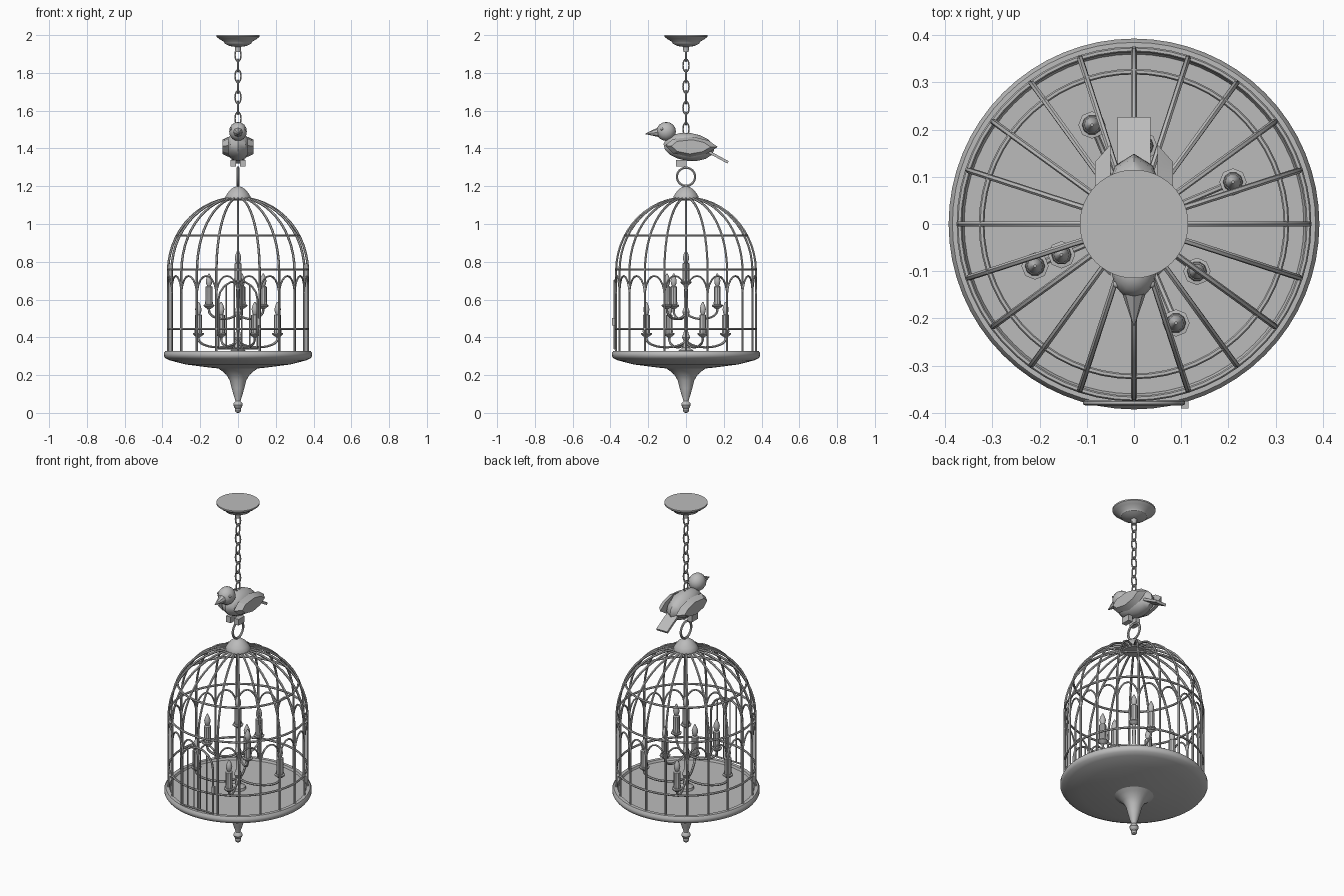
import bpy, bmesh, math
from mathutils import Vector, Matrix

if "Cube" in bpy.data.objects:
    bpy.data.objects.remove(bpy.data.objects["Cube"])

metal = bpy.data.materials.new("soft grey")
metal.diffuse_color = (0.5, 0.5, 0.5, 1)
metal.use_nodes = True
metal.node_tree.nodes["Principled BSDF"].inputs["Base Color"].default_value = metal.diffuse_color
TAU = 2 * math.pi


def finish(name, bm, angle=35):
    bmesh.ops.recalc_face_normals(bm, faces=bm.faces)
    me = bpy.data.meshes.new(name)
    bm.to_mesh(me)
    bm.free()
    ob = bpy.data.objects.new(name, me)
    bpy.context.collection.objects.link(ob)
    me.materials.append(metal)
    if angle:
        bpy.ops.object.select_all(action='DESELECT')
        ob.select_set(True)
        bpy.context.view_layer.objects.active = ob
        bpy.ops.object.shade_smooth_by_angle(angle=math.radians(angle))
    return ob


def lathe(name, profile, n=48, at=(0, 0, 0), angle=35):
    """Revolve (radius, z) points about a vertical axis."""
    bm = bmesh.new()
    rings = []
    for r, z in profile:
        rings.append([bm.verts.new((at[0] + r * math.cos(TAU * i / n),
                                    at[1] + r * math.sin(TAU * i / n), at[2] + z)) for i in range(n)])
    for a, b in zip(rings, rings[1:]):
        for i in range(n):
            j = (i + 1) % n
            bm.faces.new((a[i], a[j], b[j], b[i]))
    bm.faces.new(rings[0])
    bm.faces.new(rings[-1])
    return finish(name, bm, angle)


def tubes(name, paths, radius, closed=False):
    """Round wires along one or more point paths."""
    cu = bpy.data.curves.new(name, 'CURVE')
    cu.dimensions = '3D'
    cu.bevel_depth = radius
    cu.bevel_resolution = 1
    cu.use_fill_caps = True
    for pts in paths:
        sp = cu.splines.new('POLY')
        sp.points.add(len(pts) - 1)
        for p, co in zip(sp.points, pts):
            p.co = (*co, 1)
        sp.use_cyclic_u = closed
    tmp = bpy.data.objects.new(name + "_path", cu)
    bpy.context.collection.objects.link(tmp)
    bpy.context.view_layer.update()
    me = bpy.data.meshes.new_from_object(tmp.evaluated_get(bpy.context.evaluated_depsgraph_get()))
    bpy.data.objects.remove(tmp)
    bm = bmesh.new()
    bm.from_mesh(me)
    bpy.data.meshes.remove(me)
    return finish(name, bm, 50)


def ball(name, at, size, u=12, v=8, tilt=0, angle=35):
    bm = bmesh.new()
    m = Matrix.Translation(at) @ Matrix.Rotation(tilt, 4, 'X') @ Matrix.Diagonal((*size, 1))
    bmesh.ops.create_uvsphere(bm, u_segments=u, v_segments=v, radius=1, matrix=m)
    return finish(name, bm, angle)


def box(name, at, size, tilt=0):
    bm = bmesh.new()
    m = Matrix.Translation(at) @ Matrix.Rotation(tilt, 4, 'X') @ Matrix.Diagonal((*size, 1))
    bmesh.ops.create_cube(bm, size=1, matrix=m)
    return finish(name, bm, 0)


def polar(r, a, z):
    return (r * math.cos(a), r * math.sin(a), z)


def circle(r, z, n=60):
    return [polar(r, TAU * i / n, z) for i in range(n)]


# ceiling canopy
lathe("ceiling_canopy", [(0.115, 2.0), (0.115, 1.992), (0.1, 1.98), (0.075, 1.965), (0.07, 1.955),
                         (0.045, 1.942), (0.016, 1.938), (0.014, 1.91)])

# chain of oval links, turned by 90 degrees one after another
links = []
for k in range(8):
    zc = 1.895 - k * 0.056
    pts = []
    for i in range(16):
        t = TAU * i / 16
        s, z = 0.016 * math.cos(t), zc + 0.034 * math.sin(t)
        pts.append((s, 0, z) if k % 2 == 0 else (0, s, z))
    links.append(pts)
tubes("chain", links, 0.0045, True)

# bird: body, head, beak, eyes
ball("bird_body", (0, 0.015, 1.408), (0.068, 0.135, 0.074), 10, 8, -0.12)
ball("bird_head", (0, -0.105, 1.49), (0.047, 0.052, 0.05), 12, 8)
bm = bmesh.new()
bmesh.ops.create_cone(bm, cap_ends=True, segments=8, radius1=0.029, radius2=0.002, depth=0.08,
                      matrix=Matrix.Translation((0, -0.175, 1.482)) @ Matrix.Rotation(math.radians(97), 4, 'X'))
finish("bird_beak", bm)
for s, side in ((-1, "left"), (1, "right")):
    ball("bird_eye_" + side, (s * 0.037, -0.128, 1.503), (0.008, 0.008, 0.008), 8, 6)
    box("bird_foot_" + side, (s * 0.026, -0.025, 1.322), (0.03, 0.055, 0.036))
    # wing: thick plate with a pointed rear end
    bm = bmesh.new()
    outline = [(-0.11, 1.415), (-0.07, 1.45), (0.04, 1.462), (0.12, 1.442), (0.168, 1.408),
               (0.11, 1.372), (0.02, 1.355), (-0.07, 1.375)]
    inner = [bm.verts.new((s * 0.05, y, z)) for y, z in outline]
    outer = [bm.verts.new((s * 0.083, 0.02 + (y - 0.02) * 0.75, 1.408 + (z - 1.408) * 0.7)) for y, z in outline]
    bm.faces.new(inner)
    bm.faces.new(outer)
    for i in range(8):
        j = (i + 1) % 8
        bm.faces.new((inner[i], inner[j], outer[j], outer[i]))
    finish("bird_wing_" + side, bm, 25)
box("bird_tail", (0, 0.155, 1.363), (0.07, 0.155, 0.014), -0.5)

# hanging ring and cage cap
tubes("hanging_ring", [[(0, 0.048 * math.cos(TAU * i / 32), 1.25 + 0.048 * math.sin(TAU * i / 32))
                        for i in range(32)]], 0.007, True)
lathe("cage_cap", [(0.055, 1.125), (0.066, 1.133), (0.066, 1.146), (0.056, 1.162), (0.042, 1.18),
                   (0.025, 1.193), (0.006, 1.2)], 32)

# twenty cage bars with domed tops
R, N = 0.37, 20
bars = []
for k in range(N):
    a = TAU * k / N
    path = [polar(R, a, 0.315), polar(R, a, 0.55)]
    for i in range(13):
        t = math.radians(81) * i / 12
        path.append(polar(R * math.cos(t), a, 0.75 + 0.39 * math.sin(t)))
    bars.append(path)
tubes("cage_bars", bars, 0.0065)
for name, r, z in (("lower_hoop", R, 0.445), ("middle_hoop", R, 0.758), ("upper_hoop", 0.323, 0.94)):
    tubes(name, [circle(r, z)], 0.006, True)

# small arches between neighbouring bars
arches = []
for k in range(N):
    arches.append([polar(R, TAU / N * (k + 0.5 - 0.5 * math.cos(math.pi * i / 10)),
                         0.62 + 0.105 * math.sin(math.pi * i / 10)) for i in range(11)])
tubes("cage_arches", arches, 0.005)

# front door: arched frame, inner wires and latch
Y = -0.379
frame = [(-0.103, Y, 0.34)]
frame += [(-0.103 * math.cos(math.pi * i / 8), Y, 0.6 + 0.1 * math.sin(math.pi * i / 8)) for i in range(9)]
frame += [(0.103, Y, 0.34)]
tubes("door_frame", [frame], 0.006, True)
tubes("door_wires", [[(x, Y, 0.34), (x, Y, 0.6 + 0.1 * math.sqrt(1 - (x / 0.103) ** 2))]
                     for x in (-0.062, -0.021, 0.021, 0.062)], 0.004)
box("door_latch", (0.108, -0.383, 0.482), (0.016, 0.016, 0.04))

# base tray and bottom finial
lathe("base_tray", [(0.05, 0.23), (0.15, 0.24), (0.28, 0.257), (0.36, 0.278), (0.385, 0.29), (0.393, 0.302),
                    (0.393, 0.315), (0.385, 0.328), (0.365, 0.328), (0.36, 0.316), (0.05, 0.316)], 64)
lathe("bottom_finial", [(0.108, 0.238), (0.085, 0.222), (0.06, 0.2), (0.043, 0.17), (0.033, 0.13),
                        (0.024, 0.095), (0.015, 0.07), (0.014, 0.062), (0.022, 0.053), (0.025, 0.042),
                        (0.02, 0.03), (0.014, 0.024), (0.017, 0.014), (0.013, 0.004), (0.004, 0.0)], 24)

# candelabra column
lathe("candle_column", [(0.045, 0.31), (0.04, 0.33), (0.018, 0.345), (0.012, 0.38), (0.022, 0.4), (0.012, 0.425),
                        (0.01, 0.5), (0.02, 0.535), (0.01, 0.56), (0.009, 0.69)], 16)


def candle(name, x, y, z):
    """Drip cup, candle and flame bulb with the cup at height z."""
    lathe(name + "_cup", [(0.008, -0.012), (0.02, -0.004), (0.029, 0.004), (0.029, 0.01), (0.018, 0.012)],
          8, (x, y, z))
    lathe(name + "_stick", [(0.019, 0.01), (0.021, 0.02), (0.019, 0.03), (0.019, 0.105), (0.012, 0.11)],
          10, (x, y, z))
    lathe(name + "_bulb", [(0.009, 0.108), (0.015, 0.122), (0.017, 0.138), (0.012, 0.157), (0.003, 0.176)],
          10, (x, y, z), 60)


# two tiers of curved arms, each ending in a candle
for tier, count, r, z in (("lower", 4, 0.228, 0.412), ("upper", 3, 0.167, 0.562)):
    arms = []
    for k in range(count):
        a = math.radians(23 if tier == "lower" else 83) + TAU * k / count
        arms.append([polar(r * (0.5 - 0.5 * math.cos(math.pi * i / 12)), a,
                           z - 0.02 - 0.045 * math.sin(math.pi * i / 12)) for i in range(13)]
                    + [polar(r, a, z)])
        x, y, _ = polar(r, a, 0)
        candle("%s_candle_%d" % (tier, k + 1), x, y, z)
    tubes(tier + "_arms", arms, 0.0065)
candle("centre_candle", 0, 0, 0.685)
